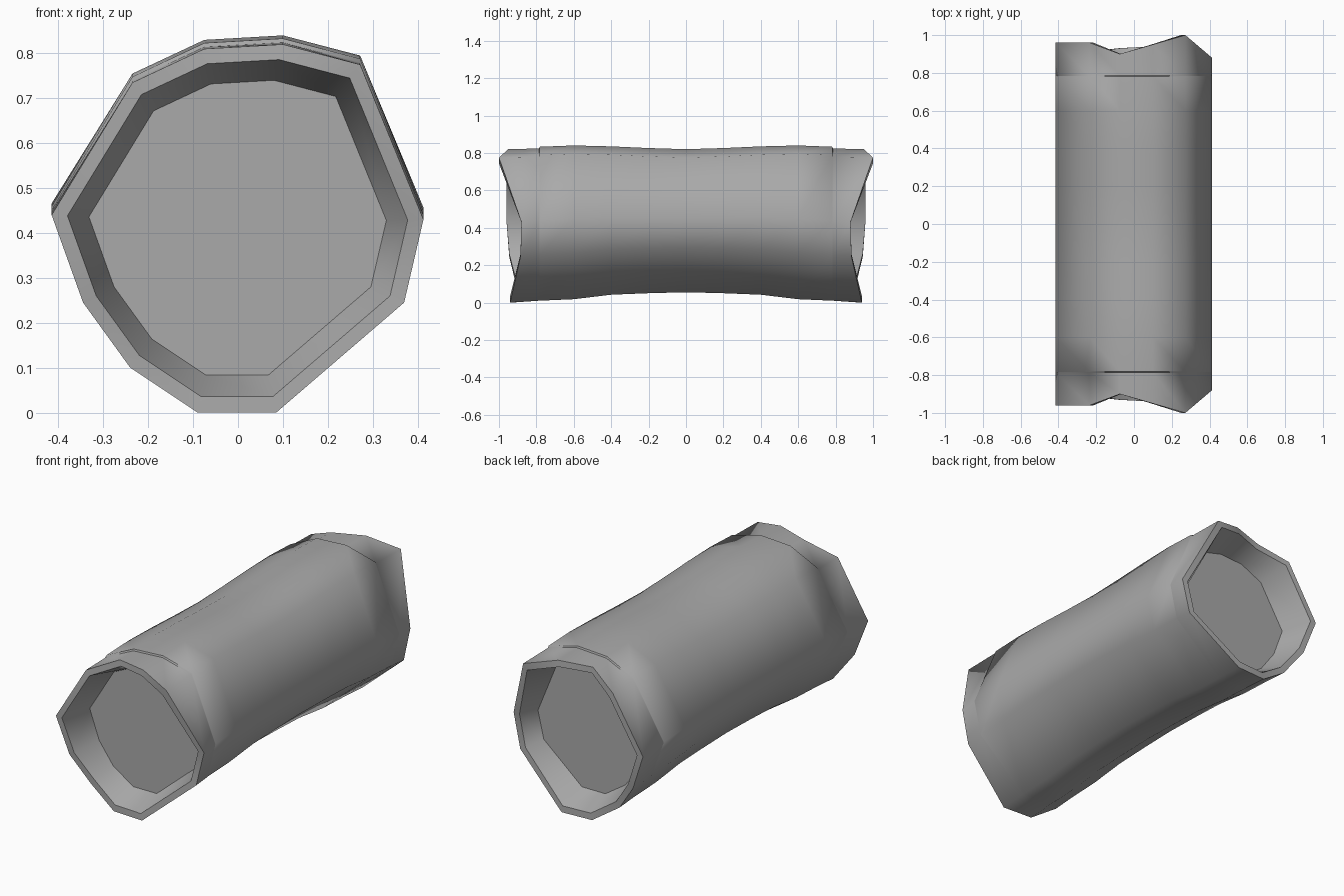
import bpy, bmesh, math

cube = bpy.data.objects.get("Cube")
if cube:
    bpy.data.objects.remove(cube)

grey = bpy.data.materials.new("plain grey")
grey.use_nodes = True
colour = (0.4, 0.4, 0.4, 1)
grey.diffuse_color = colour
grey.node_tree.nodes["Principled BSDF"].inputs["Base Color"].default_value = colour

# Uneven outline of the log: x, z, and how far the ragged rim reaches in y
outline = [(-.09, 0, .93), (.085, 0, .94), (.37, .245, .885), (.413, .43, .88),
           (.272, .775, 1), (.10, .82, .95), (-.075, .81, .90), (-.235, .735, .96),
           (-.415, .44, .96), (-.345, .245, .945), (-.24, .10, .91)]
cx, cz = 0.0, 0.42

# Stations along half the length: y, lift of the upper side, lift of the underside
half = [(.785, .004, .01), (.782, .013, .01), (.6, .02, .018), (.4, .015, .042), (.2, .006, .05)]
stations = ([(-y, u, d) for y, u, d in half] + [(0, 0, .055)]
            + [(y, u, d) for y, u, d in reversed(half)])


def ring(bm, place):
    return [bm.verts.new(place(*p)) for p in outline]


def bridge(bm, a, b):
    for i in range(len(a)):
        j = (i + 1) % len(a)
        bm.faces.new((a[i], a[j], b[j], b[i]))


def inset(x, z, k):
    return cx + (x - cx) * k, cz + (z - cz) * k


def recess(bm, side):
    """Cap, hollow wall and rim of one end, from the inside out."""
    def at(k, depth=None):
        def place(x, z, y):
            px, pz = inset(x, z, k)
            return (px, side * (depth or y), pz)
        return place
    cap, lip, rim = ring(bm, at(.80, .79)), ring(bm, at(.915)), ring(bm, at(1))
    bm.faces.new(cap)
    bridge(bm, cap, lip)
    bridge(bm, lip, rim)
    return rim


bm = bmesh.new()
last = recess(bm, -1)

# Sagging bark between the two rims
for y, up, down in stations:
    def bark(x, z, _):
        t = min(1, max(0, (z - .2) / .4))
        return (x, y, z + down * (1 - t) + up * t)
    new = ring(bm, bark)
    bridge(bm, last, new)
    last = new
bridge(bm, last, recess(bm, 1))
bmesh.ops.recalc_face_normals(bm, faces=bm.faces)

mesh = bpy.data.meshes.new("hollow_log")
bm.to_mesh(mesh)
bm.free()
mesh.materials.append(grey)
log = bpy.data.objects.new("hollow_log", mesh)
bpy.context.collection.objects.link(log)

# Smooth bark with crisp rims
bpy.ops.object.select_all(action='DESELECT')
log.select_set(True)
bpy.context.view_layer.objects.active = log
bpy.ops.object.shade_smooth_by_angle(angle=math.radians(58))
